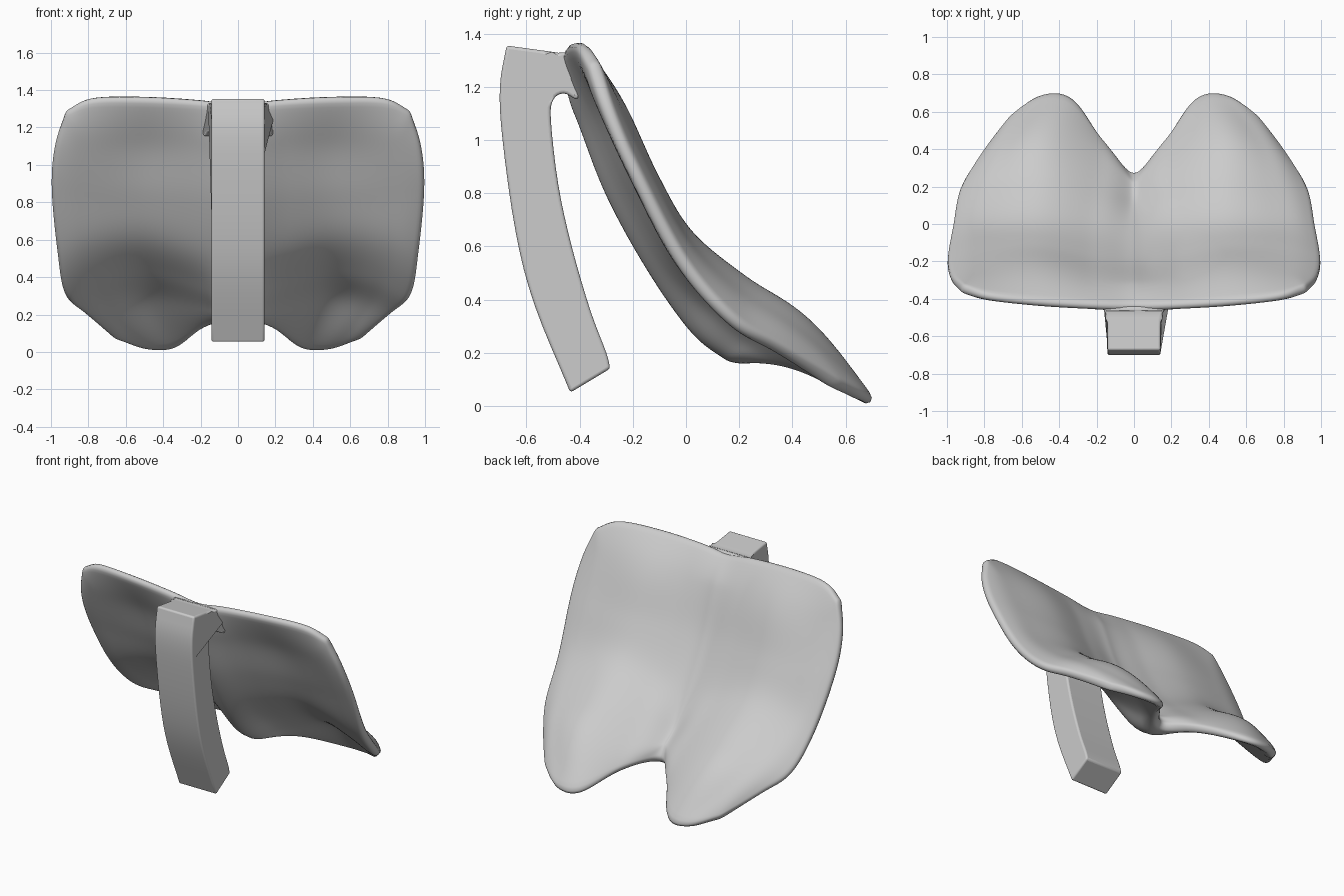
import bpy, bmesh
from mathutils import Vector

if "Cube" in bpy.data.objects:
    bpy.data.objects.remove(bpy.data.objects["Cube"])

# Half of the saddle plate: rows from top to lobe tips, columns centre to outer edge
ROWS = [
    [(0, -.45, 1.32), (.2, -.445, 1.345), (.5, -.43, 1.362), (.78, -.395, 1.357), (.92, -.345, 1.29)],
    [(0, -.355, 1.11), (.2, -.325, 1.11), (.5, -.27, 1.12), (.8, -.28, 1.11), (.98, -.29, 1.10)],
    [(0, -.245, .825), (.2, -.205, .835), (.5, -.145, .85), (.8, -.155, .85), (.997, -.19, .87)],
    [(0, -.095, .55), (.2, -.05, .57), (.5, -.01, .63), (.8, -.02, .60), (.965, -.01, .53)],
    [(0, .06, .325), (.18, .135, .385), (.48, .20, .455), (.76, .17, .41), (.925, .18, .31)],
    [(0, .17, .235), (.16, .28, .265), (.46, .43, .30), (.68, .40, .26), (.82, .35, .21)],
    [(0, .265, .18), (.175, .445, .14), (.33, .665, .025), (.49, .685, .02), (.66, .57, .08)],
]
STEPS = 6


def spline(pts, n=STEPS):
    """Smooth curve passing through all points."""
    p = [Vector(q) for q in pts]
    p = [2 * p[0] - p[1]] + p + [2 * p[-1] - p[-2]]
    out = []
    for i in range(1, len(p) - 2):
        a, b, c, d = p[i - 1:i + 3]
        for k in range(n):
            t = k / n
            out.append(.5 * (2 * b + (c - a) * t + (2 * a - 5 * b + 4 * c - d) * t ** 2
                             + (3 * b - a - 3 * c + d) * t ** 3))
    return out + [p[-2]]


def make(name, verts, faces):
    me = bpy.data.meshes.new(name)
    me.from_pydata([tuple(v) for v in verts], [], faces)
    bm = bmesh.new()
    bm.from_mesh(me)
    bmesh.ops.recalc_face_normals(bm, faces=bm.faces)
    bm.to_mesh(me)
    bm.free()
    ob = bpy.data.objects.new(name, me)
    bpy.context.collection.objects.link(ob)
    return ob


def shade(ob, angle):
    bpy.ops.object.select_all(action='DESELECT')
    ob.select_set(True)
    bpy.context.view_layer.objects.active = ob
    bpy.ops.object.shade_smooth_by_angle(angle=angle)


# Two-lobed curved plate
full = [[(-x, y, z) for x, y, z in r[:0:-1]] + r for r in ROWS]
across = [spline(r) for r in full]
columns = [spline(c) for c in zip(*across)]
nc, nr = len(columns), len(columns[0])
verts = [v for c in columns for v in c]
faces = [(i * nr + j, (i + 1) * nr + j, (i + 1) * nr + j + 1, i * nr + j + 1)
         for i in range(nc - 1) for j in range(nr - 1)]
plate = make("saddle_plate", verts, faces)

# Thickness: thin towards the rim, thicker along the middle valley
group = plate.vertex_groups.new(name="thickness")
for i in range(nc):
    for j in range(nr):
        rim = min(1, min(i, nc - 1 - i, j, nr - 1 - j) / 5)
        mid = max(0, 1 - abs(i - nc // 2) / 7)
        w = .3 + .3 * rim * (2 - rim) + .35 * mid * rim
        group.add([i * nr + j], w, 'REPLACE')
sol = plate.modifiers.new("thickness", 'SOLIDIFY')
sol.thickness = .14
sol.offset = 0
sol.vertex_group = "thickness"
sub = plate.modifiers.new("round", 'SUBSURF')
sub.levels = sub.render_levels = 1
for f in plate.data.polygons:
    f.use_smooth = True

# Curved front clip with its flared bridge to the plate, as a side profile (y, z)
outer = spline([(-.675, 1.355), (-.70, 1.2), (-.69, 1.0), (-.64, .65), (-.57, .38), (-.435, .05)], 4)
inner = spline([(-.285, .14), (-.30, .20), (-.36, .36), (-.43, .60), (-.48, .83), (-.508, 1.07),
                (-.50, 1.15), (-.46, 1.175), (-.41, 1.15)], 4)
top = spline([(-.385, 1.21), (-.44, 1.32), (-.48, 1.328), (-.55, 1.338)], 3)
prof = outer + inner + top
n = len(prof)


def width(y, z):
    return .142 + (max(0, y + .5) * .5 if z > 1.1 else 0)


verts = [(s * width(*p), p[0], p[1]) for s in (-1, 1) for p in prof]
faces = [tuple(range(n)), tuple(range(2 * n - 1, n - 1, -1))]
faces += [(i, (i + 1) % n, n + (i + 1) % n, n + i) for i in range(n)]
clip = make("front_clip", verts, faces)
bev = clip.modifiers.new("bevel", 'BEVEL')
bev.width = .03
bev.segments = 4
bev.limit_method = 'ANGLE'
bev.angle_limit = .7
shade(clip, 1.0)
